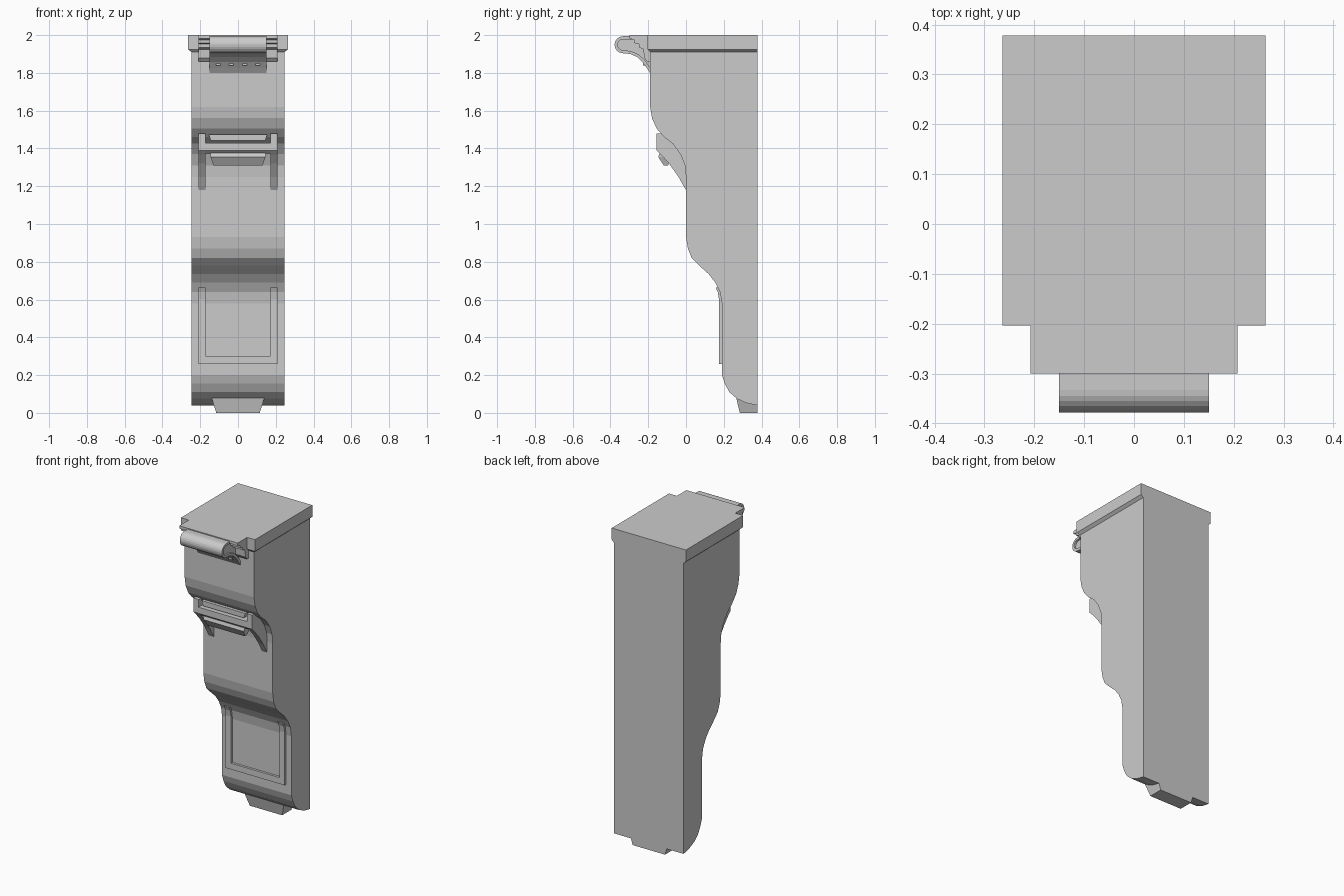
import bpy, bmesh, math
from mathutils import Vector

if "Cube" in bpy.data.objects:
    bpy.data.objects.remove(bpy.data.objects["Cube"])

stone = bpy.data.materials.new("warm_grey_stone")
stone.diffuse_color = (0.6, 0.6, 0.6, 1)
stone.use_nodes = True
stone.node_tree.nodes["Principled BSDF"].inputs["Base Color"].default_value = stone.diffuse_color


def finish(name, bm):
    bmesh.ops.recalc_face_normals(bm, faces=bm.faces)
    me = bpy.data.meshes.new(name)
    bm.to_mesh(me)
    bm.free()
    me.materials.append(stone)
    ob = bpy.data.objects.new(name, me)
    bpy.context.collection.objects.link(ob)
    return ob


def extrude(name, profile, x0, x1):
    """Extrude a (y, z) outline along x."""
    bm = bmesh.new()
    f = bm.faces.new([bm.verts.new((x0, y, z)) for y, z in profile])
    r = bmesh.ops.extrude_face_region(bm, geom=[f])
    vs = [v for v in r["geom"] if isinstance(v, bmesh.types.BMVert)]
    bmesh.ops.translate(bm, verts=vs, vec=(x1 - x0, 0, 0))
    return finish(name, bm)


def loft(name, rings):
    """Stack rectangles given as (half width, y front, y back, z)."""
    bm = bmesh.new()
    loops = [[bm.verts.new(p) for p in
              ((-w, a, z), (w, a, z), (w, b, z), (-w, b, z))]
             for w, a, b, z in rings]
    bm.faces.new(loops[0])
    bm.faces.new(loops[-1])
    for lo, hi in zip(loops, loops[1:]):
        for i in range(4):
            j = (i + 1) % 4
            bm.faces.new((lo[i], lo[j], hi[j], hi[i]))
    return finish(name, bm)


def box(name, x, y0, y1, z0, z1):
    return loft(name, [(x, y0, y1, z0), (x, y0, y1, z1)])


def ribbon(path, t):
    """Outline of a strip of thickness t on the left of a (y, z) path."""
    inner = []
    for i, p in enumerate(path):
        a, b = path[max(i - 1, 0)], path[min(i + 1, len(path) - 1)]
        d = (Vector(b) - Vector(a)).normalized()
        inner.append((p[0] - d.y * t, p[1] + d.x * t))
    return path + inner[::-1]


BACK = 0.378

# Stepped bracket body
upper_curve = [(-.19, 1.62), (-.18, 1.56), (-.155, 1.505), (-.115, 1.46),
               (-.07, 1.425), (-.03, 1.37), (-.006, 1.31), (0, 1.25)]
lower_curve = [(0, .93), (.01, .87), (.03, .82), (.07, .78),
               (.12, .735), (.155, .69), (.18, .64), (.19, .58)]
base_curve = [(.19, .2), (.205, .155), (.23, .11), (.27, .075),
              (.32, .052), (BACK, .04)]
extrude("body", [(BACK, 1.92), (-.19, 1.92)] + upper_curve + lower_curve
        + base_curve, -.247, .247)

# Cap slab with a chamfered underside
loft("cap", [(.247, -.19, BACK, 1.91), (.264, -.204, BACK, 1.925),
             (.264, -.204, BACK, 2.0)])

# Stepped moulding behind the scroll
extrude("scroll_moulding",
        [(-.18, 2), (-.3, 2), (-.3, 1.982), (-.275, 1.975), (-.275, 1.958),
         (-.25, 1.952), (-.25, 1.935), (-.225, 1.925), (-.222, 1.88),
         (-.205, 1.86), (-.18, 1.86)], -.208, .208)

# Rolled scroll strap with a recessed core
cy, cz, r = -.333, 1.949, .045
arc = [(cy + r * math.cos(math.radians(a)), cz + r * math.sin(math.radians(a)))
       for a in range(90, 271, 15)]
tail = [(-.295, 1.9), (-.26, 1.885), (-.23, 1.857), (-.207, 1.825), (-.187, 1.795)]
path = [(-.19, cz + r)] + arc + tail
extrude("scroll_strap", ribbon(path, .016), -.15, .15)
extrude("scroll_core", [(-.19, 1.985)] + [(cy + (y - cy) * .8, cz + (z - cz) * .8)
        for y, z in arc] + [(y + .008, z + .008) for y, z in tail], -.138, .138)

# Small studs across the strap tail
for i in range(4):
    stud = box("strap_stud", .012, -.228, -.205, 1.838, 1.85)
    stud.location.x = -.105 + .07 * i

# Middle bracket: two curved side legs
leg = [(-.155, 1.48), (-.155, 1.39), (-.13, 1.365), (-.09, 1.32), (-.04, 1.25),
       (-.012, 1.2), (0, 1.18), (.03, 1.18), (.03, 1.3), (-.03, 1.4), (-.1, 1.48)]
for s in (-1, 1):
    extrude("bracket_leg", leg, s * .172, s * .208)

# Middle bracket: crossbar, upper lip and slanted lower plate
extrude("bracket_crossbar", [(-.155, 1.43), (-.155, 1.39), (-.135, 1.372),
                             (-.03, 1.372), (-.08, 1.43)], -.175, .175)
loft("bracket_lip", [(.145, -.148, -.08, 1.443), (.155, -.148, -.08, 1.475)])
loft("bracket_plate", [(.13, -.118, -.095, 1.31), (.145, -.147, -.08, 1.355),
                       (.145, -.14, -.06, 1.375)])

# Lower panel: raised U-shaped frame
side = [(.175, .26), (.175, .6), (.168, .64), (.157, .665), (.18, .665),
        (.21, .6), (.21, .26)]
for s in (-1, 1):
    extrude("panel_frame_side", side, s * .172, s * .21)
box("panel_frame_bottom", .175, .175, .21, .26, .3)

# Tapered foot
loft("foot", [(.115, .285, BACK, 0), (.145, .262, BACK, .095)])
